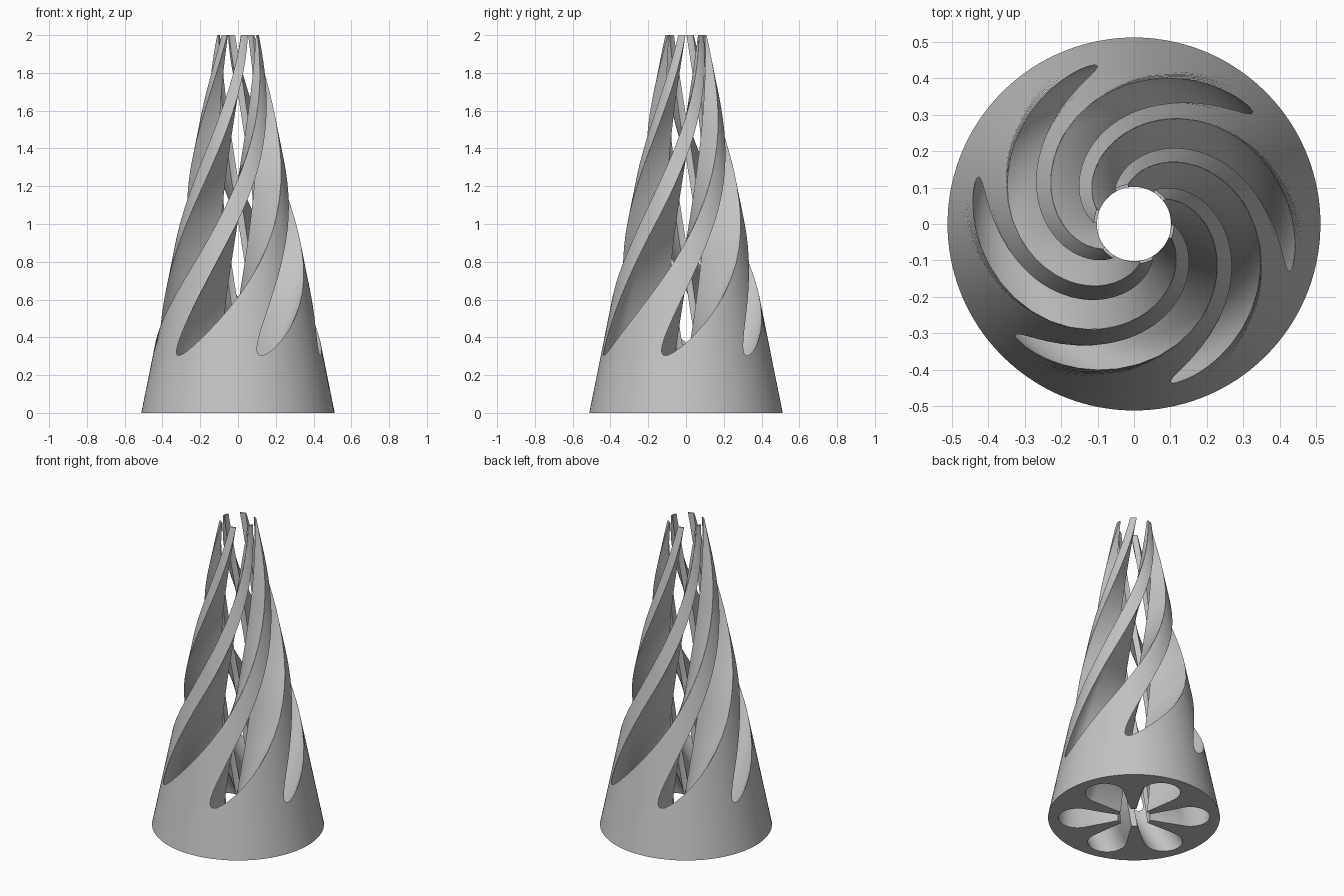
import bpy
import bmesh
from math import sin, cos, asin, atan2, hypot, sqrt, pi, radians

if "Cube" in bpy.data.objects:
    bpy.data.objects.remove(bpy.data.objects["Cube"], do_unlink=True)

HEIGHT, BASE_R, TOP_R = 2.0, 0.512, 0.11
HUB_R = 0.102                        # central bore
LOBE_R, LOBE_DIST = 0.115, 0.336     # rounded outer end of each slot
PETALS = 6
START, TWIST = radians(18.5), radians(90)   # angle at the base, turn per unit of height
STEPS = 40                           # layers below and above the slot shoulders
HALF = asin(LOBE_R / LOBE_DIST)      # half angle of a slot
REACH = sqrt(LOBE_DIST ** 2 - LOBE_R ** 2)


def lerp(a, b, t):
    return a + (b - a) * t


def exit_height(r):
    """Height at which the cone has shrunk to radius r."""
    return min(HEIGHT, HEIGHT * (BASE_R - r) / (BASE_R - TOP_R))


SHOULDER = exit_height(REACH)


def petal_outline():
    """One sector as (radius, angle): bore arc, straight side, round end, straight side."""
    web = 2 * pi / PETALS - 2 * HALF
    pts = [(HUB_R, -HALF - web * (1 - i / 6)) for i in range(1, 6)]
    side = [HUB_R] + [lerp(TOP_R, REACH, i / 14) for i in range(14)]
    pts += [(r, -HALF) for r in side]
    sweep = pi / 2 + HALF
    for i in range(25):
        a = lerp(-sweep, sweep, i / 24)
        x, y = LOBE_DIST + LOBE_R * cos(a), LOBE_R * sin(a)
        pts.append((hypot(x, y), atan2(y, x)))
    return pts + [(r, HALF) for r in reversed(side)]


def levels(top):
    """Heights of one column, split at the slot shoulder."""
    mid = min(top, SHOULDER)
    return ([lerp(0, mid, k / STEPS) for k in range(STEPS)]
            + [lerp(mid, top, k / STEPS) for k in range(STEPS + 1)])


def column(bm, angle, heights, radius_at):
    verts = []
    for z in heights:
        a, r = angle + START + TWIST * z, radius_at(z)
        verts.append(bm.verts.new((r * cos(a), r * sin(a), z)))
    return verts


flower = [(r, a + k * 2 * pi / PETALS) for k in range(PETALS) for r, a in petal_outline()]
bm = bmesh.new()

# Columns of the slot walls and of the cone skin, both ending where they meet
wall, skin = [], []
for radius, angle in flower:
    heights = levels(exit_height(radius))
    wall.append(column(bm, angle, heights, lambda z: radius))
    skin.append(column(bm, angle, heights, lambda z: lerp(BASE_R, TOP_R, z / HEIGHT)))

for i in range(len(flower)):
    j = (i + 1) % len(flower)
    w0, w1, s0, s1 = wall[i], wall[j], skin[i], skin[j]
    on_side = abs(sin(flower[j][1] - flower[i][1])) < 1e-6
    for k in range(2 * STEPS):
        bm.faces.new((w0[k], w0[k + 1], w1[k + 1], w1[k]))
        if not on_side:
            bm.faces.new((s0[k], s1[k], s1[k + 1], s0[k + 1]))
    if not on_side:
        # Underside, and the small top ends of the blades
        bm.faces.new((w0[0], w1[0], s1[0], s0[0]))
        if flower[i][0] == flower[j][0] == HUB_R:
            bm.faces.new((w0[-1], s0[-1], s1[-1], w1[-1]))

# Weld the shared edges and drop unused points
bmesh.ops.remove_doubles(bm, verts=bm.verts, dist=1e-5)
loose = [v for v in bm.verts if not v.link_faces]
bmesh.ops.delete(bm, geom=loose, context='VERTS')

mesh = bpy.data.meshes.new("twisted_cone")
bm.to_mesh(mesh)
bm.free()
body = bpy.data.objects.new("twisted_cone", mesh)
bpy.context.collection.objects.link(body)

grey = bpy.data.materials.new("light_grey")
grey.use_nodes = True
colour = (0.55, 0.55, 0.55, 1)
grey.diffuse_color = colour
grey.node_tree.nodes["Principled BSDF"].inputs["Base Color"].default_value = colour
mesh.materials.append(grey)

bpy.ops.object.select_all(action='DESELECT')
body.select_set(True)
bpy.context.view_layer.objects.active = body
bpy.ops.object.shade_smooth_by_angle(angle=radians(30))
